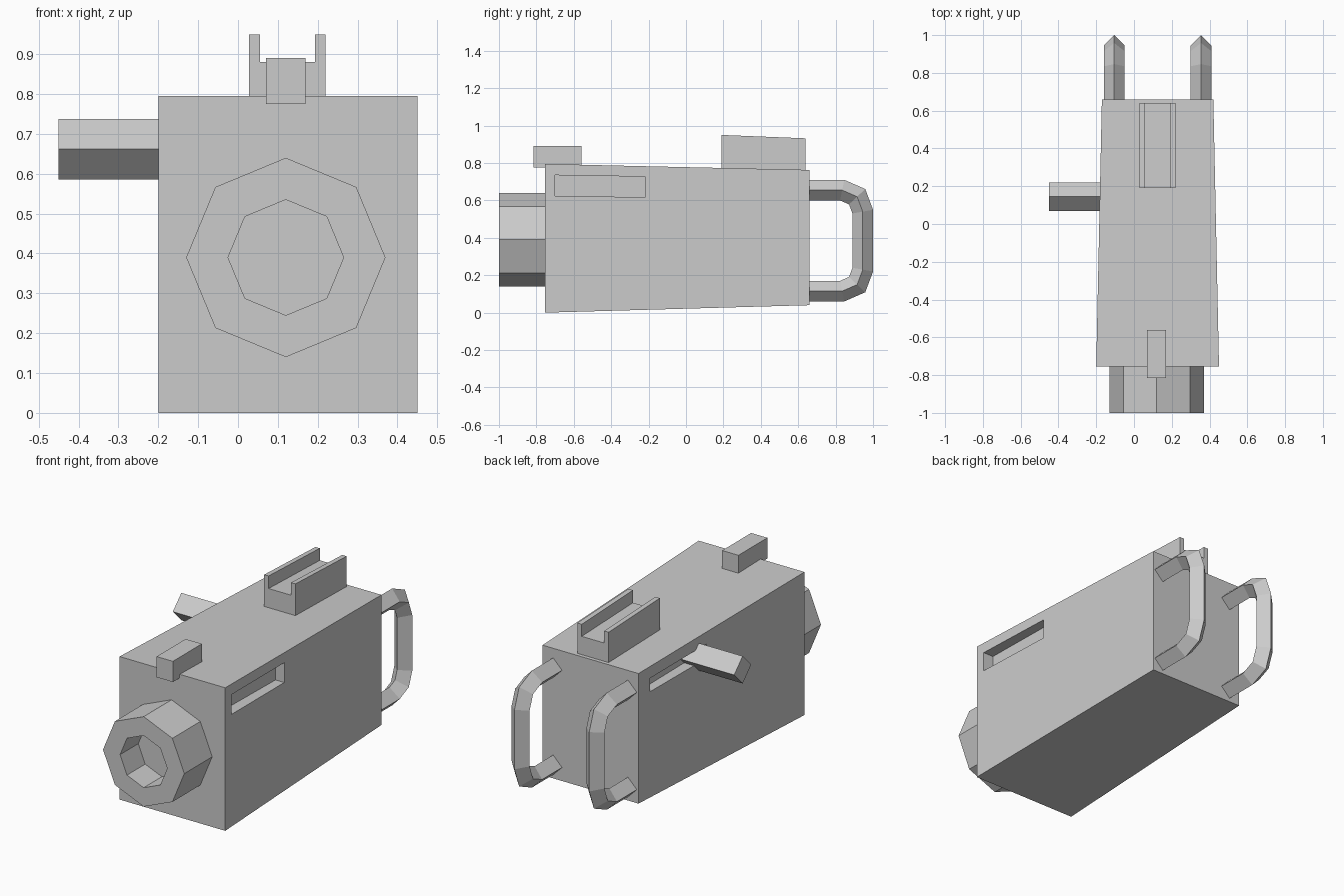
import bpy, bmesh, math
from mathutils import Vector

cube = bpy.data.objects.get("Cube")
if cube:
    bpy.data.objects.remove(cube, do_unlink=True)

grey = bpy.data.materials.new("plain grey")
grey.use_nodes = True
grey.diffuse_color = (0.6, 0.6, 0.6, 1)
grey.node_tree.nodes["Principled BSDF"].inputs["Base Color"].default_value = (0.6, 0.6, 0.6, 1)


def loft(name, rings):
    """Skin a list of equal rings and cap both ends."""
    bm = bmesh.new()
    loops = [[bm.verts.new(p) for p in ring] for ring in rings]
    n = len(loops[0])
    for a, b in zip(loops, loops[1:]):
        for i in range(n):
            j = (i + 1) % n
            bm.faces.new((a[i], a[j], b[j], b[i]))
    bm.faces.new(loops[0][::-1])
    bm.faces.new(loops[-1])
    bmesh.ops.recalc_face_normals(bm, faces=bm.faces)
    mesh = bpy.data.meshes.new(name)
    bm.to_mesh(mesh)
    bm.free()
    mesh.materials.append(grey)
    obj = bpy.data.objects.new(name, mesh)
    bpy.context.collection.objects.link(obj)
    return obj


def rect(x0, x1, y, z0, z1):
    return [(x0, y, z0), (x1, y, z0), (x1, y, z1), (x0, y, z1)]


def octagon(radius, y):
    return [(0.12 + radius * math.sin(k * math.pi / 4), y,
             0.39 + radius * math.cos(k * math.pi / 4)) for k in range(8)]


# Tapered body
body = loft("body", [rect(-0.2, 0.45, -0.755, 0, 0.795),
                     rect(-0.17, 0.42, 0.66, 0.04, 0.763)])

# Slots cut into both sides
slots = [loft("right_slot_cutter", [rect(0.385, 0.6, -0.70, 0.625, 0.735),
                                    rect(0.385, 0.6, -0.22, 0.617, 0.727)]),
         loft("left_slot_cutter", [rect(-0.4, -0.12, 0.08, 0.63, 0.71),
                                   rect(-0.4, -0.12, 0.56, 0.625, 0.70)])]
for cutter in slots:
    cutter.hide_render = True
    cut = body.modifiers.new("slot", "BOOLEAN")
    cut.operation = "DIFFERENCE"
    cut.solver = "EXACT"
    cut.object = cutter
    bpy.context.view_layer.objects.active = body
    bpy.ops.object.modifier_apply(modifier=cut.name)
    bpy.data.objects.remove(cutter, do_unlink=True)

# Hollow barrel
loft("barrel", [octagon(0.25, -0.75), octagon(0.25, -1),
                octagon(0.145, -1), octagon(0.145, -0.84)])

# Front sight block
loft("front_sight", [rect(0.07, 0.17, -0.815, 0.775, 0.89),
                     rect(0.07, 0.17, -0.56, 0.775, 0.89)])


# Channelled rear sight
def channel(y, top, floor):
    half = [(0.096, 0.74), (0.096, top), (0.069, top), (0.069, floor)]
    outline = half + [(-x, z) for x, z in reversed(half)]
    return [(0.124 + x, y, z) for x, z in outline]


loft("rear_sight", [channel(0.19, 0.95, 0.88), channel(0.64, 0.932, 0.865)])

# Diamond side lever
loft("side_lever", [[(x, 0.145 + 0.075 * math.sin(k * math.pi / 2),
                      0.662 + 0.076 * math.cos(k * math.pi / 2)) for k in range(4)]
                    for x in (-0.45, -0.1)])

# Bent rear grips with a diamond section
upper = [(0.63, 0.655), (0.835, 0.655), (0.915, 0.62), (0.945, 0.54)]
path = [Vector(p) for p in upper + [(y, 0.77 - z) for y, z in reversed(upper)]]


def grip(name, x, r=0.055):
    rings = []
    for i, p in enumerate(path):
        before = (p - path[i - 1]).normalized() if i else (path[1] - p).normalized()
        after = (path[i + 1] - p).normalized() if i + 1 < len(path) else before
        tangent = (before + after).normalized()
        side = Vector((-tangent.y, tangent.x)) * r / tangent.dot(after)
        a, b = p + side, p - side
        rings.append([(x - r, p.x, p.y), (x, a.x, a.y), (x + r, p.x, p.y), (x, b.x, b.y)])
    loft(name, rings)


grip("right_grip", -0.105)
grip("left_grip", 0.355)
